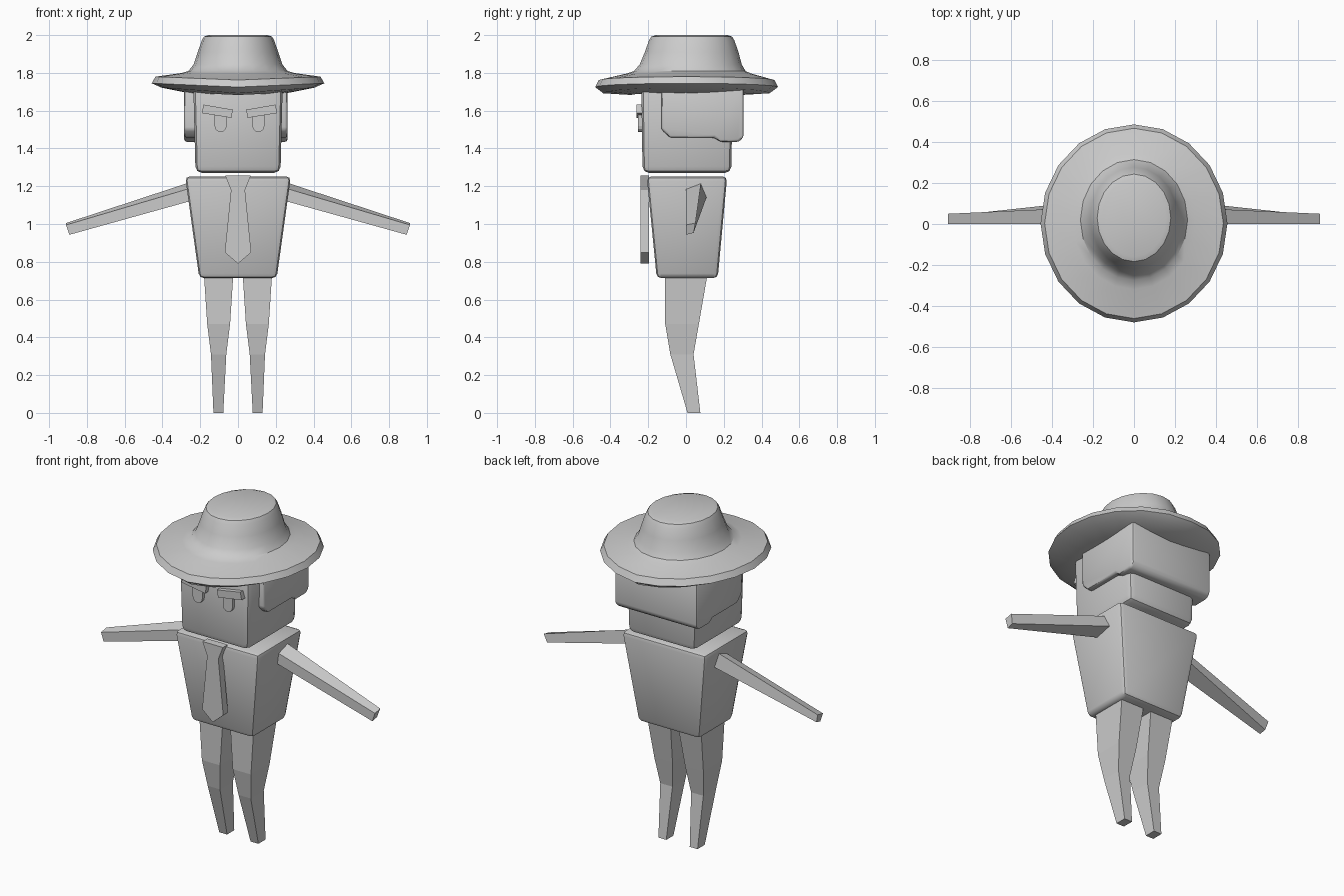
import bpy, bmesh, math
from mathutils import Vector

if "Cube" in bpy.data.objects:
    bpy.data.objects.remove(bpy.data.objects["Cube"])

grey = bpy.data.materials.new("plain grey")
grey.diffuse_color = (0.6, 0.6, 0.6, 1)
grey.use_nodes = True
grey.node_tree.nodes["Principled BSDF"].inputs["Base Color"].default_value = grey.diffuse_color


def make(name, verts, faces, bevel=0, segments=2, smooth=None):
    mesh = bpy.data.meshes.new(name)
    mesh.from_pydata(verts, [], faces)
    bm = bmesh.new()
    bm.from_mesh(mesh)
    if bevel:
        bmesh.ops.bevel(bm, geom=bm.edges[:], offset=bevel, segments=segments,
                        profile=0.5, affect='EDGES')
    bmesh.ops.recalc_face_normals(bm, faces=bm.faces)
    bm.to_mesh(mesh)
    bm.free()
    mesh.materials.append(grey)
    ob = bpy.data.objects.new(name, mesh)
    bpy.context.collection.objects.link(ob)
    if smooth:
        bpy.ops.object.select_all(action='DESELECT')
        ob.select_set(True)
        bpy.context.view_layer.objects.active = ob
        bpy.ops.object.shade_smooth_by_angle(angle=math.radians(smooth))
    return ob


def loft(name, rings, **kw):
    """Skin equal-length closed rings and cap both ends."""
    n = len(rings[0])
    faces = [(k * n + i, k * n + (i + 1) % n, (k + 1) * n + (i + 1) % n, (k + 1) * n + i)
             for k in range(len(rings) - 1) for i in range(n)]
    faces += [tuple(range(n))[::-1], tuple(range((len(rings) - 1) * n, len(rings) * n))]
    return make(name, [v for r in rings for v in r], faces, **kw)


def rect(x0, x1, y0, y1, z):
    return [(x0, y0, z), (x1, y0, z), (x1, y1, z), (x0, y1, z)]


def plate(name, outline, y0, y1, **kw):
    """Extrude an x-z outline along y."""
    return loft(name, [[(x, y, z) for x, z in outline] for y in (y0, y1)], **kw)


# Torso, tapering to the waist
loft("torso", [rect(-.205, .205, -.155, .168, .713), rect(-.28, .28, -.208, .218, 1.252)],
     bevel=.025, smooth=40)

# Head
loft("head", [rect(-.225, .225, -.23, .24, 1.27), rect(-.237, .237, -.237, .247, 1.75)],
     bevel=.035, smooth=40)

# Hair block wrapping the sides and back of the head
hair = [(-.13, 1.72), (-.13, 1.5), (-.085, 1.457), (.15, 1.457), (.18, 1.435),
        (.28, 1.435), (.305, 1.46), (.305, 1.72)]
loft("hair", [[(x, y, z) for y, z in hair] for x in (-.285, .262)], bevel=.014, smooth=40)

# Tie
plate("tie", [(-.068, 1.257), (-.037, 1.18), (-.07, .85), (0, .79), (.07, .85),
              (.037, 1.18), (.068, 1.257)], -.24, -.195)

for side, label in ((-1, "left"), (1, "right")):
    # Eye with a rounded lower end, and slanted brow
    cx = .008 + side * .1
    eye = [(cx - .032, 1.6)]
    eye += [(cx - .032 * math.cos(a * math.pi / 6), 1.52 - .033 * math.sin(a * math.pi / 6))
            for a in range(7)]
    eye += [(cx + .032, 1.6)]
    plate(label + "_eye", eye, -.253, -.225)
    brow = [(.19, 1.632), (.2, 1.587), (.043, 1.562), (.035, 1.605)]
    plate(label + "_brow", [(.008 + side * x, z) for x, z in brow], -.262, -.225)

    # Arm: square bar tapering to the hand
    shoulder = [(.25, 0, 1.122), (.25, 0, 1.19), (.25, .08, 1.222), (.25, .11, 1.145)]
    hand = [(.893, 0, .943), (.91, 0, .995), (.91, .05, 1.005), (.895, .04, .953)]
    loft(label + "_arm", [[(side * x, y, z) for x, y, z in r] for r in (shoulder, hand)])

    # Leg with a bent knee
    legs = [(.025, .18, -.11, .113, .73), (.042, .163, -.11, .068, .47),
            (.062, .143, -.083, .04, .31), (.078, .13, .008, .076, 0)]
    loft(label + "_leg", [rect(*sorted((side * a, side * b)), c, d, z)
                          for a, b, c, d, z in legs])

# Hat: stacked ellipses (x radius, y radius, y centre, z, side upturn)
N = 20
profile = [(.27, .29, 0, 1.683, .012), (.405, .44, .002, 1.692, .03),
           (.457, .484, .003, 1.725, .02), (.437, .465, .003, 1.762, .018),
           (.30, .335, .015, 1.795, .004), (.262, .295, .02, 1.81, 0),
           (.235, .27, .025, 1.845, 0), (.213, .248, .03, 1.91, 0),
           (.192, .226, .03, 1.972, 0), (.18, .214, .03, 1.992, 0),
           (.155, .19, .03, 2.0, 0)]
rings = []
for rx, ry, cy, z, up in profile:
    ring = []
    for i in range(N):
        t = 2 * math.pi * i / N
        ring.append((rx * math.cos(t), cy + ry * math.sin(t), z + up * abs(math.cos(t))))
    rings.append(ring)
loft("hat", rings, smooth=35)
